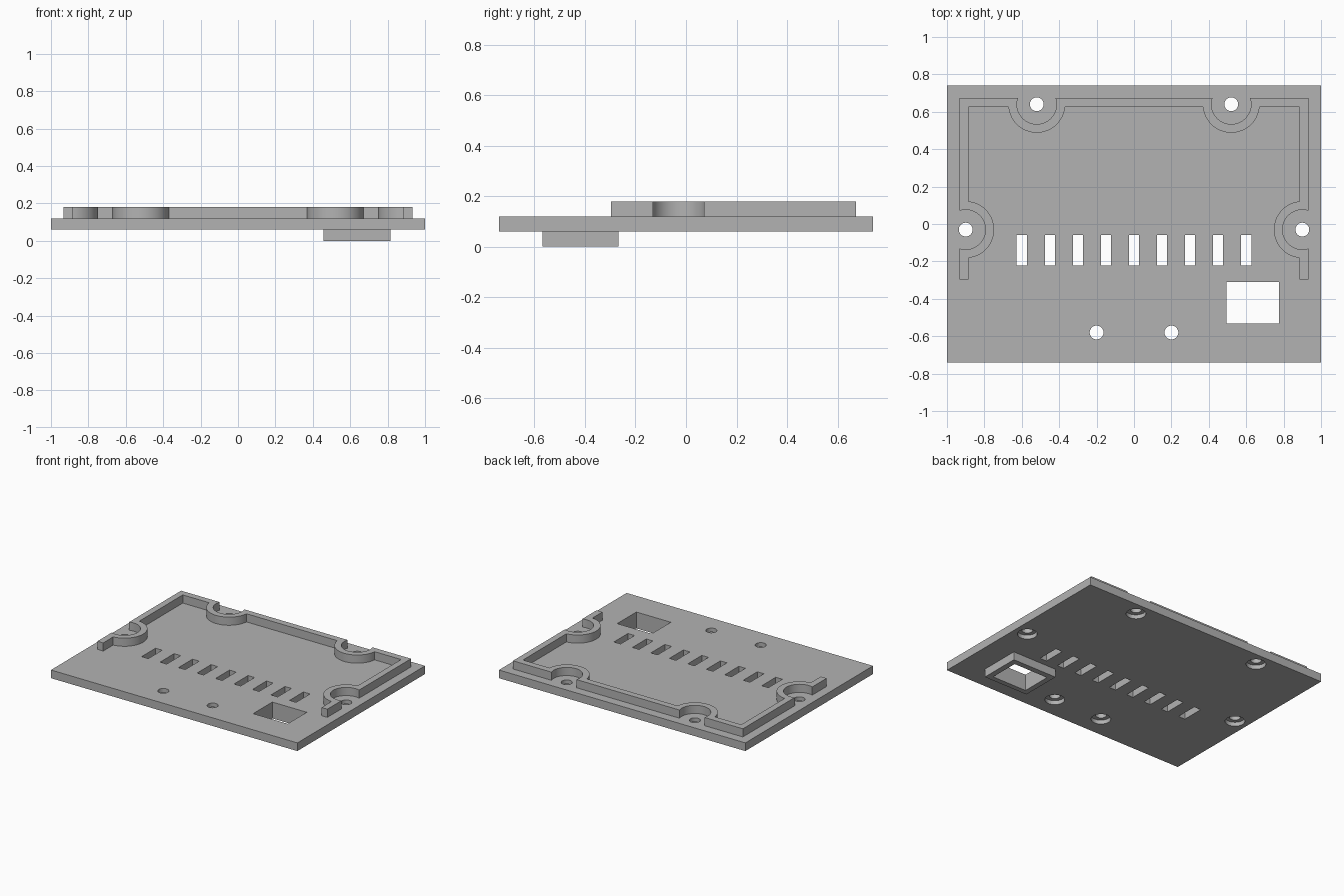
import bpy, bmesh, math

if "Cube" in bpy.data.objects:
    bpy.data.objects.remove(bpy.data.objects["Cube"])

grey = bpy.data.materials.new("plain grey")
grey.diffuse_color = (0.45, 0.45, 0.45, 1)
grey.use_nodes = True
grey.node_tree.nodes["Principled BSDF"].inputs["Base Color"].default_value = grey.diffuse_color


def add_object(name, bm):
    bmesh.ops.recalc_face_normals(bm, faces=bm.faces)
    mesh = bpy.data.meshes.new(name)
    bm.to_mesh(mesh)
    bm.free()
    obj = bpy.data.objects.new(name, mesh)
    bpy.context.collection.objects.link(obj)
    mesh.materials.append(grey)
    return obj


def prism(bm, outline, z0, z1):
    face = bm.faces.new([bm.verts.new((x, y, z0)) for x, y in outline])
    top = bmesh.ops.extrude_face_region(bm, geom=[face])["geom"]
    verts = [v for v in top if isinstance(v, bmesh.types.BMVert)]
    bmesh.ops.translate(bm, verts=verts, vec=(0, 0, z1 - z0))


def rect(cx, cy, w, h):
    return [(cx + sx * w / 2, cy + sy * h / 2)
            for sx, sy in ((-1, -1), (1, -1), (1, 1), (-1, 1))]


def arc(cx, cy, r, a0, a1, n=32):
    return [(cx + r * math.cos(a0 + (a1 - a0) * i / n),
             cy + r * math.sin(a0 + (a1 - a0) * i / n)) for i in range(n + 1)]


def circle(cx, cy, r):
    return arc(cx, cy, r, 0, math.tau, 40)[:-1]


def cut(target, cutter):
    cutter.hide_render = True
    cutter.hide_set(True)
    mod = target.modifiers.new("cut", "BOOLEAN")
    mod.operation, mod.solver, mod.object = "DIFFERENCE", "EXACT", cutter


def smooth(obj):
    bpy.ops.object.select_all(action="DESELECT")
    obj.select_set(True)
    bpy.context.view_layer.objects.active = obj
    bpy.ops.object.shade_smooth_by_angle(angle=math.radians(30))


BOTTOM, TOP, RIM_TOP = 0.06, 0.12, 0.18
BACK, SIDE = (0.52, 0.64), (0.90, -0.03)      # screw positions, mirrored in x
screws = [(s * x, y) for x, y in (BACK, SIDE, (0.20, -0.58)) for s in (-1, 1)]
window = rect(0.635, -0.42, 0.28, 0.222)

# Base plate
bm = bmesh.new()
prism(bm, rect(0, 0, 2, 1.48), BOTTOM, TOP)
plate = add_object("base_plate", bm)

# Screw holes, vent slots and window through the plate
bm = bmesh.new()
for x, y in screws:
    prism(bm, circle(x, y, 0.037), 0, 0.2)
for i in range(-4, 5):
    prism(bm, rect(i * 0.15, -0.141, 0.054, 0.162), 0, 0.2)
prism(bm, window, 0, 0.2)
through = add_object("through_cutter", bm)

# Recesses for the screw heads, underneath
bm = bmesh.new()
for x, y in screws:
    prism(bm, circle(x, y, 0.066), 0, 0.09)
recess = add_object("recess_cutter", bm)
cut(plate, recess)
cut(plate, through)
smooth(plate)

# Frame around the window, underneath
bm = bmesh.new()
prism(bm, rect(0.636, -0.418, 0.36, 0.30), 0, BOTTOM)
frame = add_object("window_frame", bm)
bm = bmesh.new()
prism(bm, window, -0.1, 0.2)
cut(frame, add_object("window_cutter", bm))


# Raised rim: a U-shaped wall that bends around the four screws
def half_wall(x_line, y_line, r):
    """Right half of one wall side, from the front end to the middle."""
    a = math.acos((x_line - SIDE[0]) / r)
    b = math.asin((y_line - BACK[1]) / r)
    return ([(x_line, -0.297)]
            + arc(*SIDE, r, -a, a - math.tau)
            + [(x_line, y_line)]
            + arc(*BACK, r, b, -math.pi - b))


def mirrored(path):
    return path + [(-x, y) for x, y in reversed(path)]


outer = mirrored(half_wall(0.933, 0.673, 0.106))
inner = mirrored(half_wall(0.886, 0.625, 0.152))
bm = bmesh.new()
prism(bm, outer + inner[::-1], TOP, RIM_TOP)
smooth(add_object("raised_rim", bm))
